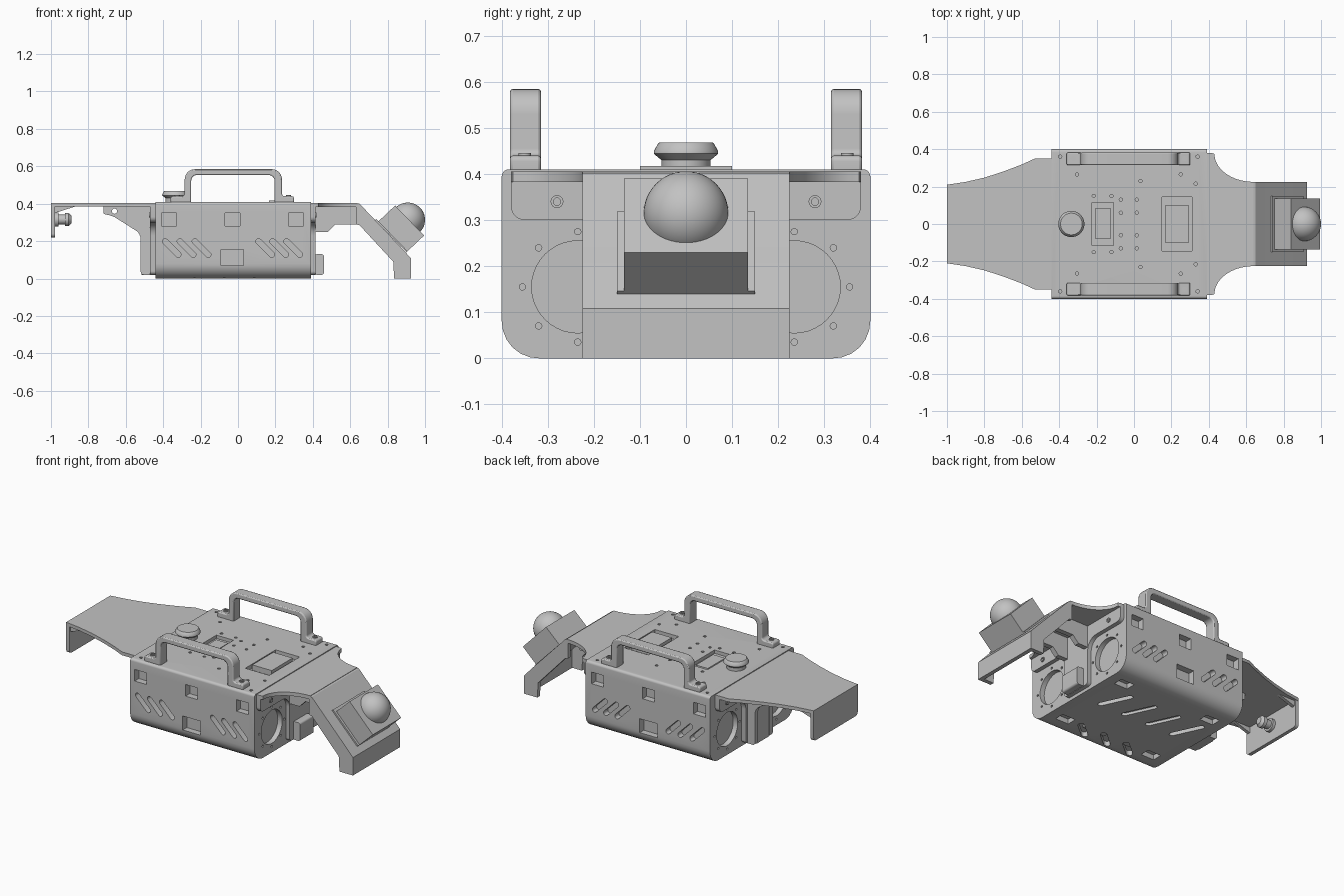
import bpy, bmesh, math
from mathutils import Vector, Matrix

old = bpy.data.objects.get("Cube")
if old:
    bpy.data.objects.remove(old, do_unlink=True)

grey = bpy.data.materials.new("plain grey")
grey.use_nodes = True
grey.diffuse_color = (0.54, 0.54, 0.54, 1)
grey.node_tree.nodes["Principled BSDF"].inputs["Base Color"].default_value = (0.54, 0.54, 0.54, 1)


def finish(me):
    me.materials.clear()
    me.materials.append(grey)
    me.shade_smooth()
    me.set_sharp_from_angle(angle=math.radians(32))


def make(name, bm):
    """Turn a bmesh into a named, shaded object."""
    bmesh.ops.recalc_face_normals(bm, faces=bm.faces)
    me = bpy.data.meshes.new(name)
    bm.to_mesh(me)
    bm.free()
    finish(me)
    ob = bpy.data.objects.new(name, me)
    bpy.context.collection.objects.link(ob)
    return ob


def loft(bm, rings):
    """Skin closed rings of points and cap both ends."""
    vs = [[bm.verts.new(p) for p in r] for r in rings]
    n = len(vs[0])
    for a, b in zip(vs, vs[1:]):
        for i in range(n):
            bm.faces.new((a[i], a[(i + 1) % n], b[(i + 1) % n], b[i]))
    bm.faces.new(vs[0])
    bm.faces.new(vs[-1][::-1])


def part(name, outlines, axis, a, b):
    """Extrude one outline, or a list of them, along an axis from a to b."""
    place = {"x": lambda p, t: (t, p[0], p[1]),
             "y": lambda p, t: (p[0], t, p[1]),
             "z": lambda p, t: (p[0], p[1], t)}[axis]
    if not isinstance(outlines[0], list):
        outlines = [outlines]
    bm = bmesh.new()
    for pts in outlines:
        loft(bm, [[place(p, t) for p in pts] for t in sorted((a, b))])
    return make(name, bm)


def rect(x0, x1, y0, y1):
    return [(x0, y0), (x1, y0), (x1, y1), (x0, y1)]


def circle(cx, cy, r, n=24):
    return [(cx + r * math.cos(i * math.tau / n), cy + r * math.sin(i * math.tau / n)) for i in range(n)]


def slot(cx, cy, half, angle, r):
    """Capsule outline."""
    pts = []
    for i in range(14):
        end = 1 if i < 7 else -1
        t = angle - math.pi / 2 + math.pi * ((i % 7) / 6 + (i >= 7))
        pts.append((cx + end * half * math.cos(angle) + r * math.cos(t),
                    cy + end * half * math.sin(angle) + r * math.sin(t)))
    return pts


def rounded(pts, radii, n=6):
    """Round outline corners; radii is one number or one per corner."""
    if not isinstance(radii, list):
        radii = [radii] * len(pts)
    out = []
    for i, r in enumerate(radii):
        p, a, b = (Vector(pts[j % len(pts)]) for j in (i, i - 1, i + 1))
        if r == 0:
            out.append(tuple(p))
            continue
        s, e = p + (a - p).normalized() * r, p + (b - p).normalized() * r
        for k in range(n + 1):
            t = k / n
            w = math.sqrt(2) * t * (1 - t)
            out.append(tuple((s * (1 - t) ** 2 + p * w + e * t * t) / ((1 - t) ** 2 + w + t * t)))
    return out


def lathe(name, profile, matrix, n=40):
    bm = bmesh.new()
    loft(bm, [[matrix @ Vector((x, y, h)) for x, y in circle(0, 0, r, n)] for r, h in profile])
    return make(name, bm)


def cut(ob, cutter):
    """Apply a boolean difference and drop the cutter; try a second solver if the first fails."""
    cutter.hide_render = True
    for solver in ("EXACT", "MANIFOLD"):
        mod = ob.modifiers.new("cut", "BOOLEAN")
        mod.operation, mod.solver, mod.object = "DIFFERENCE", solver, cutter
        me = bpy.data.meshes.new_from_object(ob.evaluated_get(bpy.context.evaluated_depsgraph_get()))
        ob.modifiers.clear()
        if len(me.polygons) > len(ob.data.polygons):
            ob.data = me
            finish(me)
            break
    bpy.data.objects.remove(cutter, do_unlink=True)


# Body block, pierced and then hollowed out
body = part("body_shell", rounded(rect(-.4, .4, 0, .41), [.08, .08, .015, .015]), "x", -.44, .39)
side = [rect(x - .04, x + .04, .28, .35) for x in (-.37, -.03, .31)] + [rect(-.09, .03, .07, .155)]
side += [slot(x, .163, .05, -math.pi / 4, .015) for x in (-.355, -.275, -.195, .145, .22, .295)]
ends, floor = [], []
top = [rect(-.225, -.11, -.115, .115), rect(.15, .31, -.145, .145)]
for s in (-1, 1):
    ends.append(circle(s * .235, .155, .1, 40))
    for k in range(8):
        a = k * math.pi / 4
        ends.append(circle(s * .235 + .12 * math.cos(a), .155 + .12 * math.sin(a), .007, 10))
    top += [circle(x, s * y, .009, 10) for x, y in (
        (-.395, .36), (.34, .36), (-.305, .265), (.25, .265), (.035, .23), (.33, .215),
        (-.215, .15), (-.12, .15), (-.07, .13), (.015, .13), (-.07, .06), (.015, .06))]
    floor += [rect(x - .045, x + .045, s * .25 - .03, s * .25 + .03) for x in (-.33, .28)]
floor += [slot(.2 - .17 * i, .08, .09, math.radians(115), .016) for i in range(4)]
floor += [slot(.13 - .16 * i, -.28, .055, math.radians(40), .018) for i in range(3)]
for outlines, axis, a, b in ((side, "y", .36, .45), (side, "y", -.36, -.45), (ends, "x", .36, .42),
                             (ends, "x", -.41, -.47), (floor, "z", -.02, .03), (top, "z", .38, .43)):
    cut(body, part("opening_cutter", outlines, axis, a, b))
cut(body, part("inner_cutter", rounded(rect(-.385, .385, .015, .395), [.065, .065, .01, .01]), "x", -.42, .37))

# Panels in the top openings, and inner equipment
part("small_top_panel", rect(-.235, -.1, -.125, .125), "z", .375, .39)
part("small_panel_raise", rect(-.205, -.125, -.08, .085), "z", .385, .4)
part("large_top_panel", rect(.14, .32, -.155, .155), "z", .37, .385)
part("large_panel_raise", rect(.165, .295, -.1, .1), "z", .38, .417)
for i, (a, b) in enumerate(((-.2, -.055), (-.02, .13))):
    part(f"inner_unit_{i + 1}", rect(a, b, .016, .23), "y", -.28, .28)
for i, x in enumerate((-.37, .31)):
    part(f"inner_crossbar_{i + 1}", rect(x - .03, x + .03, .275, .36), "y", -.3, .3)

# Carry handles
outline = [(-.36, .405), (-.25, .405), (-.25, .553), (.195, .553), (.195, .405), (.3, .405),
           (.3, .44), (.235, .44), (.235, .585), (-.285, .585), (-.285, .44), (-.36, .44)]
grip = rounded(outline, [0, 0, .03, .03, 0, 0, .012, .015, .055, .055, .015, .012])
for where, s in (("front", -1), ("back", 1)):
    handle = part(where + "_handle", grip, "y", s * .315, s * .382)
    mod = handle.modifiers.new("soft edges", "BEVEL")
    mod.width, mod.segments, mod.limit_method = .006, 2, "ANGLE"
    for x in (-.325, .27):
        lathe(where + "_handle_bolt", [(.014, .438), (.014, .446), (.008, .446), (.008, .441)],
              Matrix.Translation((x, s * .35, 0)), 16)

# Top knob
lathe("top_knob", [(.053, .405), (.053, .43), (.07, .444), (.07, .449), (.062, .464), (.058, .468)],
      Matrix.Translation((-.335, 0, 0)))


def plate(name, stations, z0, z1):
    """Flat plate from (x, half width) stations."""
    return part(name, stations + [(x, -w) for x, w in reversed(stations)], "z", z0, z1)


def mount(name, w, xa, xb):
    """T-shaped plate bolted to a body end."""
    half = [(.1, .02), (.1, .3), (w, .3), (w, .405)]
    pts = half + [(-y, z) for y, z in reversed(half)]
    part(name, rounded(pts, [.02, .07, .03, 0, 0, .03, .07, .02]), "x", xa, xb)
    out, turn = (xb, 1) if xb > 0 else (xa, -1)
    for s in (-1, 1):
        lathe(name + "_bolt", [(.014, -.004), (.014, .006), (.008, .006), (.008, .001)],
              Matrix.Translation((out, s * .28, .34)) @ Matrix.Rotation(turn * math.pi / 2, 4, "Y"), 16)


# Sloped arm with the domed sensor
mount("arm_mount", .38, .39, .415)
curve = [k / 10 * math.pi / 2 for k in range(11)]
plate("arm_top_plate", [(.39, .38), (.415, .38)] +
      [(.64 - .21 * math.cos(t), .375 - .15 * math.sin(t)) for t in curve], .383, .405)
bm = bmesh.new()
rings = []
w, t = .225, .025
for x, high, low in ((.63, .405, .29), (.65, .4, .285), (.83, .21, .09), (.835, .205, 0), (.9, .135, 0)):
    rings.append([(x, y, z) for y, z in ((-w, low), (-w, high), (w, high), (w, low), (w - t, low),
                                         (w - t, high - t), (t - w, high - t), (t - w, low))])
loft(bm, rings)
make("sloped_arm", bm)
part("arm_end_flange", [(.9, 0), (.925, 0), (.925, .108), (.9, .135)], "y", -.225, .225)
rib = [(.41, .39), (.41, .25), (.48, .25), (.52, .29), (.64, .29), (.64, .39)]
for s in (-1, 1):
    part("arm_rib", rib, "y", s * .07, s * .1)
part("arm_lower_block", rounded(rect(.41, .46, .02, .13), .012), "y", -.065, .065)

# Sensor box and dome on the slope
along, up = Vector((.155, -.16)), Vector((.095, .09))
corner = Vector((.745, .3))
box = [corner, corner + along, corner + along + up, corner + up]
part("sensor_box", [tuple(p) for p in box], "y", -.135, .135)
pad = [corner - along * .08, corner + along, corner + along + up * .07, corner - along * .08 + up * .07]
part("sensor_base_plate", [tuple(p) for p in pad], "y", -.15, .15)
bm = bmesh.new()
bmesh.ops.create_uvsphere(bm, u_segments=40, v_segments=24, radius=.092,
                          matrix=Matrix.Translation((.908, 0, .314)))
make("sensor_dome", bm)

# Tapered wing with a drop flange
mount("wing_mount", .35, -.47, -.44)
plate("wing_top_plate", [(-.44, .35), (-.53, .35), (-.6, .318), (-.7, .28), (-.8, .248), (-.9, .225), (-1, .21)],
      .385, .405)
part("wing_end_flange", rounded(rect(-.21, .21, .22, .405), [.02, .02, 0, 0]), "x", -1, -.978)
bracket = rounded([(-.72, .39), (-.72, .345), (-.67, .335), (-.52, .24), (-.52, .02), (-.46, .02), (-.46, .39)],
                  [0, .01, .02, .03, .015, 0, 0])
for s in (-1, 1):
    rib = part("wing_rib", bracket, "y", s * .055, s * .085)
    cut(rib, part("rib_hole_cutter", circle(-.66, .36, .014, 16), "y", s * .02, s * .12))
    part("flange_gusset", [(-.98, .39), (-.98, .35), (-.87, .385), (-.87, .39)], "y", s * .18, s * .2)
part("wing_leg", rect(-.515, -.46, .02, .26), "y", -.06, .06)
lathe("wing_connector", [(.038, -.01), (.038, .02), (.026, .02), (.026, .055), (.034, .055), (.034, .075), (.02, .09)],
      Matrix.Translation((-.98, 0, .315)) @ Matrix.Rotation(math.pi / 2, 4, "Y"))
